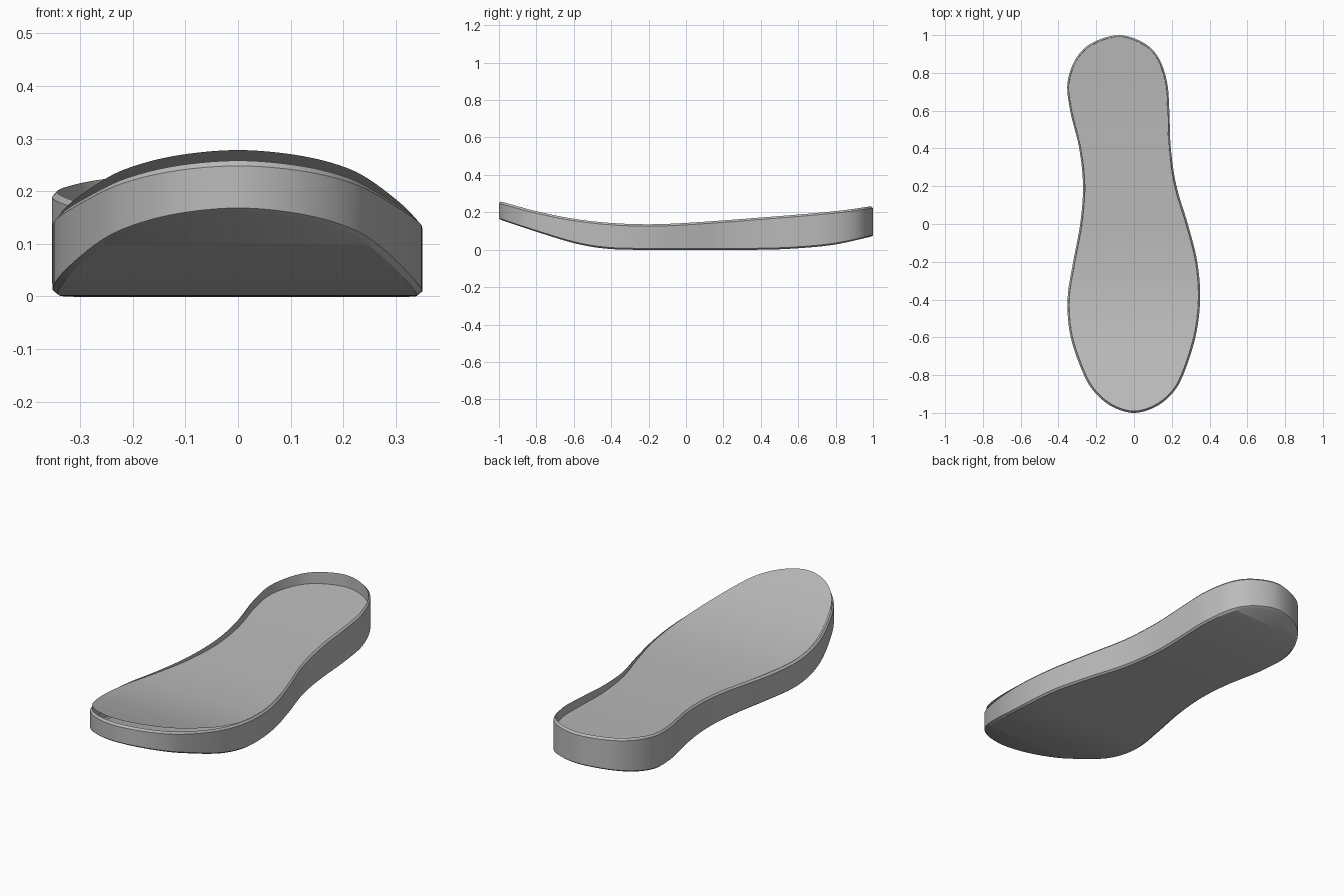
import bpy, bmesh, math
from mathutils import Vector

if "Cube" in bpy.data.objects:
    bpy.data.objects.remove(bpy.data.objects["Cube"])

grey = bpy.data.materials.new("sole_grey")
grey.use_nodes = True
COLOUR = (0.5, 0.5, 0.5, 1)
grey.diffuse_color = COLOUR
grey.node_tree.nodes["Principled BSDF"].inputs["Base Color"].default_value = COLOUR

# Footprint rows from toe to heel: y, right edge x, left edge x
ROWS = [(-1, 0, 0), (-.97, -.11, .11), (-.9, -.2, .2), (-.8, -.265, .26),
        (-.6, -.335, .325), (-.4, -.352, .35), (-.2, -.322, .335),
        (0, -.285, .285), (.2, -.27, .225), (.4, -.29, .195),
        (.6, -.338, .187), (.75, -.352, .175), (.88, -.305, .13),
        (.96, -.22, .05), (1, -.08, -.08)]
# Height profiles along the length: y, z
GROUND = [(-1, .16), (-.8, .095), (-.6, .035), (-.45, .008), (-.3, 0),
          (.4, 0), (.6, .008), (.8, .028), (1, .07)]
RIM = [(-1, .258), (-.8, .205), (-.6, .165), (-.4, .143), (-.2, .136),
       (0, .143), (.4, .172), (.8, .206), (1, .232)]
INSOLE = [(-1, .278), (-.8, .221), (-.6, .171), (-.4, .14), (-.2, .128),
          (0, .127), (.5, .14), (1, .17)]
STEPS = 6


def spline(a, b, c, d, t):
    return b + (c - a) * (t / 2) + (a * 2 - b * 5 + c * 4 - d) * (t * t / 2) \
        + (b * 3 - a - c * 3 + d) * (t ** 3 / 2)


def height(profile, y):
    """Smooth height at y from a profile."""
    y = max(-1, min(1, y))
    last = len(profile) - 1
    i = next(k for k in range(last) if y <= profile[k + 1][0])
    p = profile

    def slope(k):
        lo, hi = max(k - 1, 0), min(k + 1, last)
        return (p[hi][1] - p[lo][1]) / (p[hi][0] - p[lo][0])
    w = p[i + 1][0] - p[i][0]
    t = (y - p[i][0]) / w
    return (p[i][1] * (1 + 2 * t) * (1 - t) ** 2 + slope(i) * w * t * (1 - t) ** 2
            + p[i + 1][1] * t * t * (3 - 2 * t) + slope(i + 1) * w * t * t * (t - 1))


# Closed outline: up the left edge, back down the right edge
control = [Vector((r[2], r[0])) for r in ROWS]
control += [Vector((r[1], r[0])) for r in reversed(ROWS[1:-1])]
n = len(control)
OUTLINE = [spline(control[i - 1], control[i], control[(i + 1) % n],
                  control[(i + 2) % n], s / STEPS)
           for i in range(n) for s in range(STEPS)]
COUNT = len(OUTLINE)


def ring(bm, inset, profile, lift=0):
    """Footprint loop, inset sideways and laid on a height profile."""
    verts = []
    for i, p in enumerate(OUTLINE):
        d = (OUTLINE[(i + 1) % COUNT] - OUTLINE[i - 1]).normalized()
        q = p + Vector((-d.y, d.x)) * inset
        verts.append(bm.verts.new((q.x, q.y, height(profile, p.y) + lift)))
    return verts


def bridge(bm, a, b):
    for i in range(COUNT):
        j = (i + 1) % COUNT
        bm.faces.new((a[i], a[j], b[j], b[i]))


def cap(bm, loop, up):
    """Fill a loop with strips running across the foot."""
    for i in range(COUNT // 2):
        strip = [loop[i], loop[i + 1], loop[-i - 1], loop[-i]]
        if i == 0:
            strip = strip[:3]
        elif i == COUNT // 2 - 1:
            strip = [loop[i], loop[i + 1], loop[-i]]
        bm.faces.new(strip if up else strip[::-1])


def finish(bm, name):
    mesh = bpy.data.meshes.new(name)
    bm.to_mesh(mesh)
    bm.free()
    mesh.materials.append(grey)
    obj = bpy.data.objects.new(name, mesh)
    bpy.context.collection.objects.link(obj)
    bpy.ops.object.select_all(action='DESELECT')
    obj.select_set(True)
    bpy.context.view_layer.objects.active = obj
    bpy.ops.object.shade_smooth_by_angle(angle=math.radians(30))


# Outsole: ground face, bevelled side wall, rim and inner wall
bm = bmesh.new()
loops = [ring(bm, .01, GROUND), ring(bm, 0, GROUND, .008), ring(bm, 0, RIM, -.01),
         ring(bm, .009, RIM), ring(bm, .009, RIM, -.075)]
cap(bm, loops[0], False)
for lower, upper in zip(loops, loops[1:]):
    bridge(bm, lower, upper)
finish(bm, "outsole")

# Insole: thin sheet, sunk at the heel and lifted over the rim at the toe
bm = bmesh.new()
cap(bm, ring(bm, .0095, INSOLE), True)
finish(bm, "insole")
